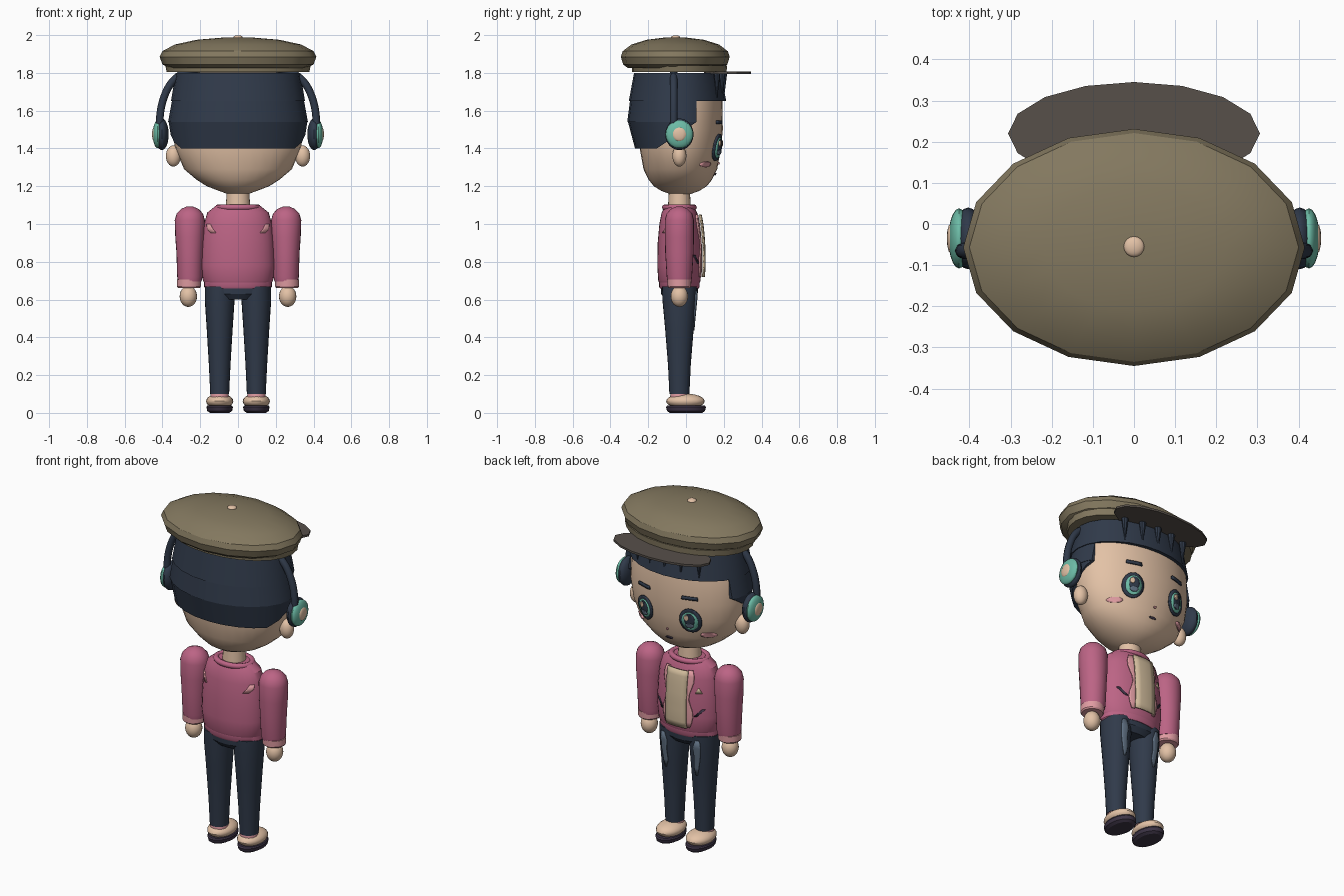
import bpy, bmesh, math
from mathutils import Vector
from mathutils.bvhtree import BVHTree

if "Cube" in bpy.data.objects:
    bpy.data.objects.remove(bpy.data.objects["Cube"])

CY = -0.035  # body centre line in y
made = []


def material(name, hexcol):
    rgb = [int(hexcol[i:i + 2], 16) / 255 for i in (0, 2, 4)]
    lin = [c / 12.92 if c <= 0.04045 else ((c + 0.055) / 1.055) ** 2.4 for c in rgb]
    m = bpy.data.materials.new(name)
    m.use_nodes = True
    m.diffuse_color = (*lin, 1)
    m.node_tree.nodes["Principled BSDF"].inputs["Base Color"].default_value = (*lin, 1)
    return m


skin = material("skin", "E3C2A6")
navy = material("dark_navy", "303A4A")
olive = material("hat_olive", "83785F")
brown = material("brim_brown", "57504A")
pink = material("jacket_pink", "BC6485")
rose = material("light_rose", "E09CA2")
teal = material("teal", "6CBBA6")
plum = material("sole_plum", "3D3446")
slate = material("slate", "5E6E80")
beige = material("shirt_beige", "D0BB9B")


def finish(name, bm, mat):
    bmesh.ops.recalc_face_normals(bm, faces=bm.faces)
    me = bpy.data.meshes.new(name)
    bm.to_mesh(me)
    bm.free()
    ob = bpy.data.objects.new(name, me)
    bpy.context.collection.objects.link(ob)
    me.materials.append(mat)
    made.append(ob)
    return ob


def loft(name, rows, mat, cx=0, cy=CY, segs=24, cut=None):
    """Stack of ellipses (z, rx, ry); cut = (point, normal) trims the outer side."""
    bm = bmesh.new()
    rings = [[bm.verts.new((cx + rx * math.sin(a), cy + ry * math.cos(a), z))
              for a in (math.tau * i / segs for i in range(segs))] for z, rx, ry in rows]
    for r0, r1 in zip(rings, rings[1:]):
        for i in range(segs):
            j = (i + 1) % segs
            bm.faces.new((r0[i], r0[j], r1[j], r1[i]))
    bm.faces.new(rings[0])
    bm.faces.new(rings[-1])
    if cut:
        res = bmesh.ops.bisect_plane(bm, geom=bm.verts[:] + bm.edges[:] + bm.faces[:],
                                     plane_co=cut[0], plane_no=cut[1], clear_outer=True)
        edges = [e for e in res["geom_cut"] if isinstance(e, bmesh.types.BMEdge)]
        bmesh.ops.holes_fill(bm, edges=edges, sides=0)
    return finish(name, bm, mat)


def ball(name, loc, size, mat, segs=20):
    bm = bmesh.new()
    bmesh.ops.create_uvsphere(bm, u_segments=segs, v_segments=12, radius=1)
    for v in bm.verts:
        v.co = Vector([c * s + p for c, s, p in zip(v.co, size, loc)])
    return finish(name, bm, mat)


def tube(name, pts, radius, mat, cyclic=False):
    cu = bpy.data.curves.new(name, "CURVE")
    cu.dimensions = "3D"
    cu.bevel_depth, cu.bevel_resolution, cu.resolution_u = radius, 2, 6
    sp = cu.splines.new("NURBS")
    sp.points.add(len(pts) - 1)
    for p, c in zip(sp.points, pts):
        p.co = (*c, 1)
    sp.use_endpoint_u, sp.use_cyclic_u = not cyclic, cyclic
    cu.materials.append(mat)
    ob = bpy.data.objects.new(name, cu)
    bpy.context.collection.objects.link(ob)


def patch(name, rows, target, mat, lift=0.006, side=1, cols=5):
    """Thin plate (z, x0, x1) laid on the +y (or -y) surface of the target."""
    bm = bmesh.new()
    tree = BVHTree.FromPolygons([v.co for v in target.data.vertices],
                                [p.vertices[:] for p in target.data.polygons])
    grid = []
    for z, x0, x1 in rows:
        line = []
        for i in range(cols):
            x = x0 + (x1 - x0) * i / (cols - 1)
            hit = tree.ray_cast(Vector((x, side * 2, z)), Vector((0, -side, 0)))[0]
            line.append(bm.verts.new((x, (hit.y if hit else CY) + side * lift, z)))
        grid.append(line)
    for a, b in zip(grid, grid[1:]):
        for i in range(cols - 1):
            bm.faces.new((a[i], a[i + 1], b[i + 1], b[i]))
    ob = finish(name, bm, mat)
    if (ob.data.polygons[0].normal.y > 0) != (side > 0):
        ob.data.flip_normals()
    mod = ob.modifiers.new("thickness", "SOLIDIFY")
    mod.thickness, mod.offset = 0.008, -1
    return ob


def oval(cx, cz, rx, rz, n=8):
    rows = []
    for i in range(n + 1):
        t = 0.15 + (math.pi - 0.3) * i / n
        rows.append((cz + rz * math.cos(t), cx - rx * math.sin(t), cx + rx * math.sin(t)))
    return rows


# Head, neck
head = loft("head", [(1.15, .03, .03), (1.175, .1, .1), (1.2, .165, .14), (1.235, .22, .168),
                     (1.29, .285, .195), (1.4, .333, .215), (1.5, .348, .225),
                     (1.65, .342, .222), (1.78, .3, .2)], skin, cy=-.03, segs=32)
loft("neck", [(1.06, .066, .062), (1.17, .06, .056)], skin)

# Hair in three stepped layers, with a short fringe
hair = loft("hair_top", [(1.65, .355, .258), (1.8, .33, .23)], navy, cy=-.045)
loft("hair_middle", [(1.54, .37, .266), (1.65, .35, .252)], navy, cy=-.045,
     cut=((0, .055, 0), (0, 1, 0)))
loft("hair_nape", [(1.4, .345, .225), (1.54, .367, .262)], navy, cy=-.045,
     cut=((0, -.155, 1.4), (0, 1, -1.5)))
for i in range(5):
    x = -.2 + .1 * i
    loft("fringe_spike", [(1.67, .002, .002), (1.8, .022, .018)], navy, cx=x,
         cy=.2 - .9 * x * x, segs=8)

# Face
patch("nose", oval(0, 1.32, .007, .006), head, rose, .008)
patch("mouth", oval(0, 1.262, .022, .006), head, plum, .008)
for s in (1, -1):
    patch("eye_outline", oval(s * .148, 1.405, .06, .072), head, navy, .012)
    patch("eye_iris", oval(s * .148, 1.403, .044, .055), head, teal, .016)
    patch("eye_pupil", oval(s * .148, 1.412, .028, .038), head, navy, .02)
    patch("eye_lower_glow", oval(s * .148, 1.378, .022, .014), head, slate, .023)
    patch("eye_highlight", oval(s * .148 + .014, 1.425, .013, .016), head, skin, .024)
    patch("brow", [(1.548, s * .148 - .042, s * .148 + .042),
                   (1.53, s * .148 - .045, s * .148 + .045)], head, navy, .01)
    patch("cheek_blush", oval(s * .222, 1.315, .035, .015), head, rose, .008)
    ball("ear", (s * .342, CY, 1.36), (.04, .037, .056), skin)

    # Headphone cups
    ball("cup_pad", (s * .403, CY, 1.475), (.036, .075, .084), navy)
    ball("cup_shell", (s * .425, CY, 1.475), (.026, .073, .074), teal)
    ball("cup_badge", (s * .445, CY, 1.475), (.01, .037, .037), skin, 12)

arc = [(.415, 1.48), (.418, 1.58), (.395, 1.68), (.34, 1.78), (.22, 1.83)]
tube("headphone_band", [(x, -.065, z) for x, z in arc] + [(0, -.065, 1.84)] +
     [(-x, -.065, z) for x, z in reversed(arc)], .02, navy)

# Cap
loft("cap_crown", [(1.825, .365, .25), (1.845, .4, .276), (1.885, .415, .288), (1.915, .4, .278),
                   (1.95, .335, .232), (1.975, .22, .153), (1.987, .08, .056)],
     olive, cy=-.057, segs=16)
loft("cap_band", [(1.805, .378, .25), (1.84, .385, .252)], olive)
loft("cap_brim", [(1.795, .306, .125), (1.807, .306, .125)], brown, cy=.22, segs=16)
ball("cap_button", (0, -.055, 1.987), (.025, .025, .012), skin, 16)

# Jacket
torso = loft("jacket_body", [(.685, .175, .105), (.7, .186, .112), (.78, .195, .117),
                             (.9, .19, .115), (1.0, .18, .106), (1.06, .163, .094),
                             (1.095, .12, .075)], pink, segs=32)
loft("jacket_hem", [(.658, .172, .102), (.668, .18, .107), (.695, .18, .108)], pink, segs=32)
tube("jacket_collar", [(.11 * math.sin(a), CY + .08 * math.cos(a), 1.088)
                       for a in (math.tau * i / 12 for i in range(12))], .016, pink, True)
patch("shirt_panel", [(1.05 - .033 * i, -.066, .066) for i in range(11)], torso, beige, .022)
patch("chest_badge", [(.955, -.122, -.118), (.925, -.14, -.105)], torso, beige)
for s in (1, -1):
    patch("lapel", [(1.05 - .033 * i, s * .06, s * (.085 + .012 * math.sin(i)))
                    for i in range(11)], torso, rose, .01)
    patch("pocket_slash", [(.835, s * .14, s * .155), (.79, s * .1, s * .115)], torso, plum)
    patch("back_mark", [(1.0, s * .148, s * .166), (.975, s * .135, s * .165),
                        (.953, s * .118, s * .145)], torso, rose, side=-1)

    # Arms
    loft("sleeve", [(.695, .062, .062), (.72, .067, .067), (.85, .071, .075), (.93, .077, .077),
                    (1.02, .08, .077), (1.055, .07, .068), (1.08, .046, .045), (1.093, .015, .015)],
         pink, cx=s * .255)
    loft("cuff", [(.662, .058, .056), (.67, .064, .062), (.705, .064, .064)], rose, cx=s * .26)
    ball("hand", (s * .263, CY, .617), (.046, .046, .056), skin)

    # Legs and shoes
    leg = loft("trouser_leg", [(.1, .05, .053), (.25, .057, .06), (.45, .069, .076),
                               (.6, .079, .09), (.67, .078, .092)], navy, cx=s * .097)
    patch("faded_streak", [(.645, s * .1, s * .125), (.6, s * .085, s * .13),
                           (.54, s * .09, s * .125), (.48, s * .085, s * .115),
                           (.435, s * .095, s * .105)], leg, slate, .005)
    loft("sock", [(.07, .05, .05), (.125, .045, .046)], rose, cx=s * .097)
    ball("shoe_upper", (s * .097, -.003, .062), (.072, .102, .04), skin)
    loft("shoe_sole", [(0, .05, .085), (.01, .066, .1), (.03, .07, .106), (.038, .066, .1)],
         plum, cx=s * .097, cy=0)

# Hips
loft("trouser_hips", [(.6, .11, .075), (.63, .172, .097), (.68, .175, .1)], navy, segs=32)

# Smooth shading with sharp creases kept
bpy.ops.object.select_all(action="DESELECT")
for ob in made:
    ob.select_set(True)
bpy.context.view_layer.objects.active = made[0]
bpy.ops.object.shade_smooth_by_angle(angle=math.radians(32))
